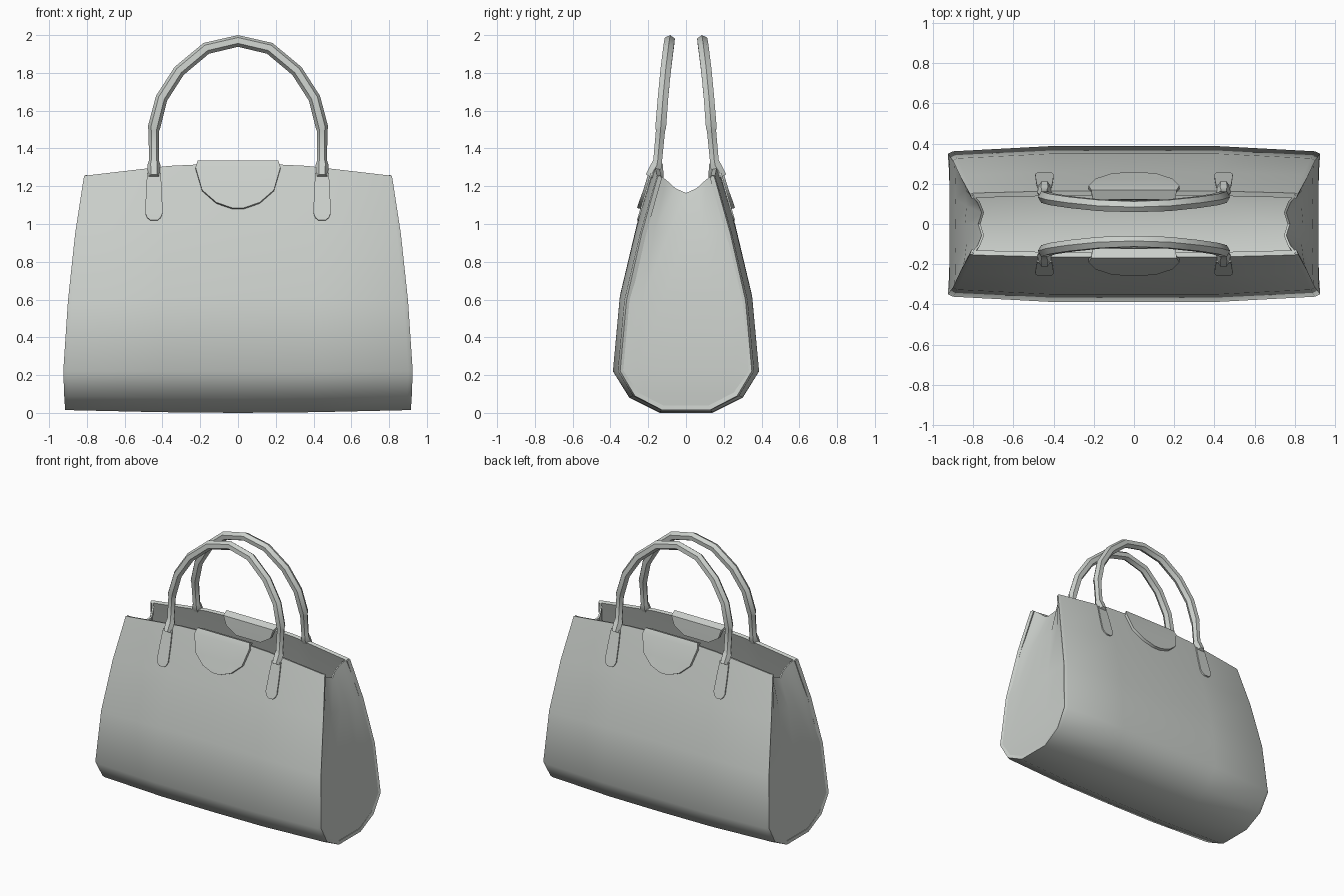
import bpy
from math import radians

cube = bpy.data.objects.get("Cube")
if cube:
    bpy.data.objects.remove(cube)

leather = bpy.data.materials.new("pale_grey_leather")
leather.use_nodes = True
COLOUR = (0.6, 0.63, 0.6, 1)
leather.diffuse_color = COLOUR
leather.node_tree.nodes["Principled BSDF"].inputs["Base Color"].default_value = COLOUR


def finish(obj, thickness=0, mirror=None):
    """Thicken, mirror, turn into a mesh and shade."""
    bpy.context.scene.collection.objects.link(obj)
    obj.data.materials.append(leather)
    if thickness:
        solid = obj.modifiers.new("thickness", 'SOLIDIFY')
        solid.thickness = thickness
        solid.offset = -1
    if mirror is not None:
        mod = obj.modifiers.new("mirror", 'MIRROR')
        mod.use_axis = [axis == mirror for axis in range(3)]
        mod.use_mirror_merge = False
    bpy.ops.object.select_all(action='DESELECT')
    obj.select_set(True)
    bpy.context.view_layer.objects.active = obj
    bpy.ops.object.convert(target='MESH')
    bpy.ops.object.shade_smooth_by_angle(angle=radians(50))


def sheet(name, rows, thickness, mirror=None):
    """Skin a grid of points and thicken it inwards."""
    n = len(rows[0])
    faces = [(j * n + i, j * n + i + 1, (j + 1) * n + i + 1, (j + 1) * n + i)
             for j in range(len(rows) - 1) for i in range(n - 1)]
    mesh = bpy.data.meshes.new(name)
    mesh.from_pydata([p for row in rows for p in row], [], faces)
    finish(bpy.data.objects.new(name, mesh), thickness, mirror)


# Half cross-section, rim to base: depth, height, half width of the bag
PROFILE = [(0.165, 1.325, 0.815), (0.26, 1.0, 0.862), (0.35, 0.62, 0.9),
           (0.387, 0.22, 0.925), (0.30, 0.08, 0.92), (0.14, 0.0, 0.915)]


def end_height(z):
    return 0.015 + z * 0.936


def body_point(s, y, z, half_width):
    """Taper the section towards the ends of the bag."""
    t = max(0, (abs(s) - 0.45) / 0.55)
    k = 0.07 * t + (0.03 if abs(s) == 1 else 0)
    drop = t * 0.75 + 0.25 * min(1, abs(s) / 0.45)
    return (s * half_width, y * (1 - k), z + (end_height(z) - z) * drop)


# Wrapped front, base and back panel
loop = PROFILE + [(-y, z, w) for y, z, w in reversed(PROFILE)]
stations = (-1, -0.975, -0.45, 0, 0.45, 0.975, 1)
sheet("body_panel", [[body_point(s, *p) for s in stations] for p in loop], 0.025)

# Folded end gussets, dipping at the top
columns = (-1, -0.75, -0.4, 0, 0.4, 0.75, 1)
folds = (0, 0.6, 1, 0.65, 1, 0.6, 0)
dips = (0, 0.025, 0.07, 0.095, 0.07, 0.025, 0)
rows = []
for y, z, w in reversed(PROFILE):
    top = z > 1.2
    depth = 0.05 * (z / 1.325) ** 3
    rows.append([(w - 0.008 - depth * f, c * (y * 0.9 - 0.008),
                  end_height(z) + 0.004 - (d if top else 0))
                 for c, f, d in zip(columns, folds, dips)])
sheet("end_gusset", rows, 0.012, mirror=0)

# Rounded flaps folded over both rims: depth, height, half width
FLAP = [(0.118, 1.2, 0.1), (0.119, 1.25, 0.18), (0.122, 1.318, 0.205),
        (0.17, 1.337, 0.213), (0.19, 1.3, 0.225), (0.226, 1.18, 0.19),
        (0.25, 1.115, 0.115), (0.259, 1.085, 0.03)]
sheet("rim_flap", [[(s * w, y, z) for s in (-1, -0.5, 0, 0.5, 1)]
                   for y, z, w in FLAP], 0.02, mirror=1)

# Handle patches lying on the panels
PATCH = [(0.19, 1.27, 0.036), (0.218, 1.17, 0.042), (0.25, 1.06, 0.046),
         (0.257, 1.035, 0.036), (0.261, 1.02, 0.018)]
for side, label in ((1, "left"), (-1, "right")):
    sheet(label + "_handle_patch",
          [[(side * 0.445 + s * w, y - 0.002, z) for s in (-1, 0, 1)]
           for y, z, w in PATCH], 0.009, mirror=1)

# Arched tube handles: x, depth, height, radius
HALF = [(0.445, 0.19, 1.25, 0.03), (0.445, 0.155, 1.31, 0.035),
        (0.445, 0.15, 1.335, 0.027), (0.445, 0.135, 1.495, 0.028),
        (0.445, 0.134, 1.51, 0.033), (0.405, 0.122, 1.665, 0.032),
        (0.312, 0.108, 1.81, 0.032), (0.168, 0.093, 1.93, 0.032)]
path = HALF + [(0, 0.087, 1.969, 0.031)] + [(-x, y, z, r) for x, y, z, r in reversed(HALF)]
for side, label in ((1, "back"), (-1, "front")):
    curve = bpy.data.curves.new(label + "_handle", 'CURVE')
    curve.dimensions = '3D'
    curve.bevel_depth = 1
    curve.bevel_resolution = 1
    curve.use_fill_caps = True
    spline = curve.splines.new('POLY')
    spline.points.add(len(path) - 1)
    for point, (x, y, z, r) in zip(spline.points, path):
        point.co = (x, side * y, z, 1)
        point.radius = r
    finish(bpy.data.objects.new(label + "_handle", curve))
